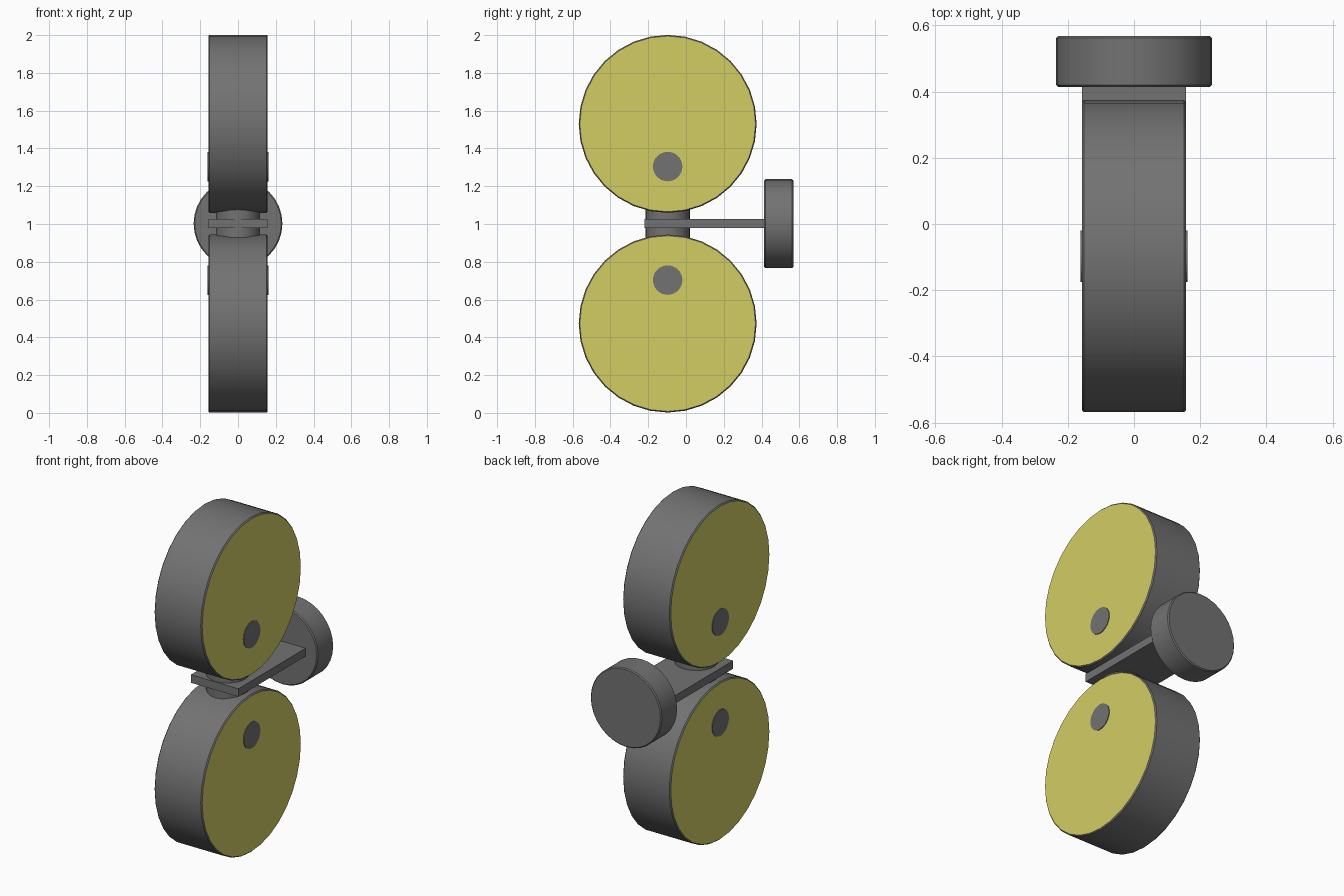
import bpy, bmesh, math
from mathutils import Matrix

if "Cube" in bpy.data.objects:
    bpy.data.objects.remove(bpy.data.objects["Cube"])


def material(name, rgb):
    m = bpy.data.materials.new(name)
    m.diffuse_color = (*rgb, 1)
    m.use_nodes = True
    m.node_tree.nodes["Principled BSDF"].inputs["Base Color"].default_value = m.diffuse_color
    return m


GREY = material("dark grey", (0.17, 0.17, 0.17))
YELLOW = material("lens yellow", (0.65, 0.61, 0.125))
ROT = {"X": Matrix.Rotation(math.pi / 2, 4, "Y"),
       "Y": Matrix.Rotation(math.pi / 2, 4, "X"),
       "Z": Matrix.Identity(4)}


def finish(bm, name, mats, lens=False):
    bm.normal_update()
    # Lens faces are the flat ends pointing sideways
    for f in bm.faces:
        f.material_index = 1 if lens and abs(f.normal.x) > 0.99 else 0
    mesh = bpy.data.meshes.new(name)
    bm.to_mesh(mesh)
    bm.free()
    for m in mats:
        mesh.materials.append(m)
    ob = bpy.data.objects.new(name, mesh)
    bpy.context.collection.objects.link(ob)
    bpy.ops.object.select_all(action="DESELECT")
    ob.select_set(True)
    bpy.context.view_layer.objects.active = ob
    bpy.ops.object.shade_smooth_by_angle(angle=math.radians(30))
    return ob


def cylinder(name, axis, centre, radius, depth, bevel=0, lens=False):
    bm = bmesh.new()
    bmesh.ops.create_cone(bm, cap_ends=True, segments=32, radius1=radius,
                          radius2=radius, depth=depth,
                          matrix=Matrix.Translation(centre) @ ROT[axis])
    if bevel:
        rims = [e for e in bm.edges if any(len(f.verts) > 4 for f in e.link_faces)]
        bmesh.ops.bevel(bm, geom=rims, offset=bevel, segments=1, affect="EDGES")
    return finish(bm, name, [GREY, YELLOW] if lens else [GREY], lens)


Y = -0.097
# Two lamp drums with yellow lenses on both sides and small bolts
for label, z, bolt_z in (("upper", 1.53, 1.304), ("lower", 0.473, 0.703)):
    cylinder(label + "_lamp", "X", (0, Y, z), 0.471, 0.314, 0.006, True)
    cylinder(label + "_bolt", "X", (0, Y, bolt_z), 0.078, 0.322)

# Neck joining the drums
cylinder("neck", "Z", (0, Y, 1.0), 0.117, 0.2)

# Wall mount
cylinder("wall_mount", "Y", (0, 0.491, 1.002), 0.235, 0.154, 0.006)

# Flat bracket arm
bm = bmesh.new()
bmesh.ops.create_cube(bm, size=1, matrix=Matrix.Translation((0, 0.0985, 1.002))
                      @ Matrix.Diagonal((0.314, 0.637, 0.048, 1)))
finish(bm, "bracket_arm", [GREY])
